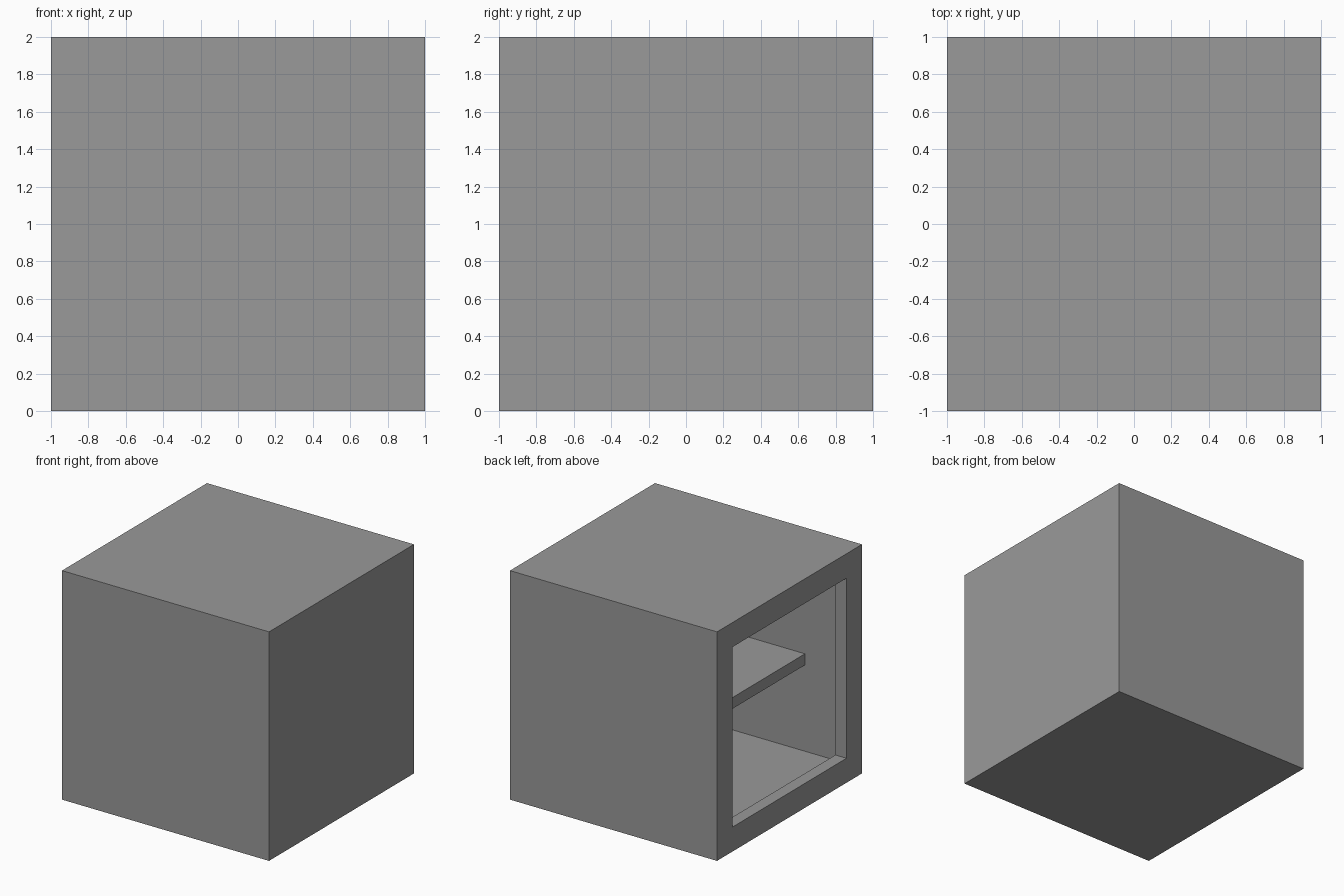
import bpy
import bmesh
from mathutils import Matrix, Vector

WALL = 0.107          # thickness of walls and of the front lip
HALF = 1.0            # half the outer size
INNER = HALF - WALL   # half the cavity
OPEN = INNER - WALL   # half the opening

cube = bpy.data.objects.get("Cube")
if cube:
    bpy.data.objects.remove(cube, do_unlink=True)

grey = bpy.data.materials.new("mid grey")
grey.diffuse_color = (0.32, 0.32, 0.32, 1)
grey.use_nodes = True
grey.node_tree.nodes["Principled BSDF"].inputs["Base Color"].default_value = grey.diffuse_color


def add_object(name, bm):
    bmesh.ops.recalc_face_normals(bm, faces=bm.faces[:])
    mesh = bpy.data.meshes.new(name)
    bm.to_mesh(mesh)
    bm.free()
    mesh.materials.append(grey)
    obj = bpy.data.objects.new(name, mesh)
    bpy.context.collection.objects.link(obj)
    return obj


def extrude_to(bm, face, x, half):
    """Extrude a square face to the plane x and resize it to the given half width."""
    face = bmesh.ops.extrude_discrete_faces(bm, faces=[face])["faces"][0]
    for v in face.verts:
        v.co.x = x
        v.co.y = half if v.co.y > 0 else -half
        v.co.z = half if v.co.z > 0 else -half
    return face


# Hollow cabinet, open on the -x side behind a narrow lip
bm = bmesh.new()
bmesh.ops.create_cube(bm, size=2 * HALF)
face = min(bm.faces, key=lambda f: f.calc_center_median().x)
for x, half in ((-HALF, OPEN), (-INNER, OPEN), (-INNER, INNER), (INNER, INNER)):
    face = extrude_to(bm, face, x, half)
cabinet = add_object("cabinet_shell", bm)
cabinet.location.z = HALF

# Shelf fixed to the rear and side walls, set back from the opening
front, top, thick = -0.524, 0.958, 0.098
bm = bmesh.new()
size = Vector((INNER - front, 2 * INNER, thick))
centre = Vector(((INNER + front) / 2, 0, top - thick / 2))
bmesh.ops.create_cube(bm, size=1, matrix=Matrix.LocRotScale(centre, None, size))
add_object("shelf", bm)
